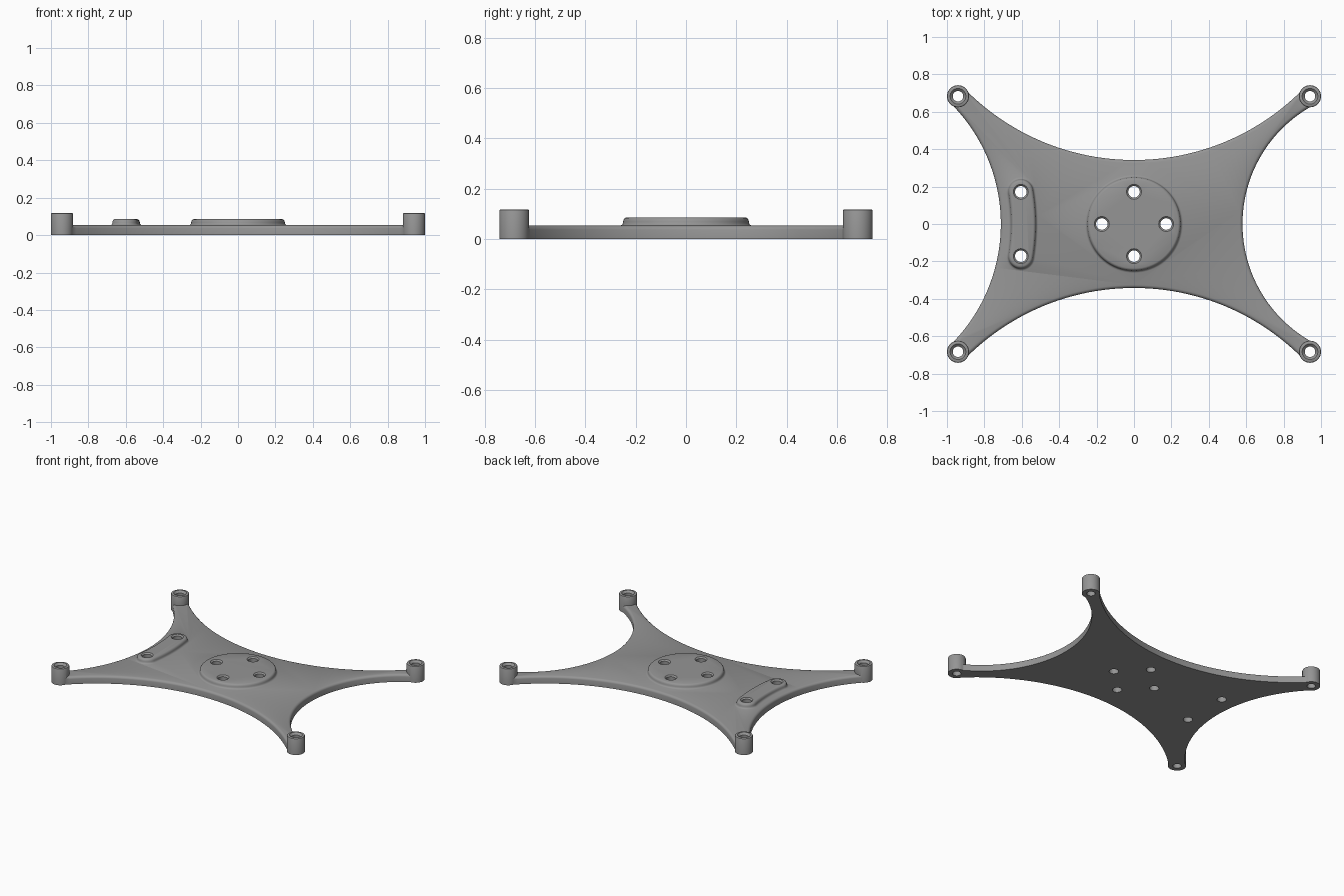
import bpy, bmesh, math
from mathutils import Vector

if "Cube" in bpy.data.objects:
    bpy.data.objects.remove(bpy.data.objects["Cube"])

grey = bpy.data.materials.new("matte grey")
grey.diffuse_color = (0.3, 0.3, 0.3, 1)
grey.use_nodes = True
grey.node_tree.nodes["Principled BSDF"].inputs["Base Color"].default_value = grey.diffuse_color

TOP = 0.053


def arc(cx, cy, r, a0, a1, n):
    return [Vector((cx + r * math.cos(a0 + (a1 - a0) * i / n),
                    cy + r * math.sin(a0 + (a1 - a0) * i / n))) for i in range(n + 1)]


def circle(cx, cy, r, n=48):
    return arc(cx, cy, r, 0, math.tau, n)[:-1]


def offset(pts, d):
    """Move a counter-clockwise outline outwards by d."""
    out = []
    for i, p in enumerate(pts):
        a = (p - pts[i - 1]).normalized()
        b = (pts[(i + 1) % len(pts)] - p).normalized()
        na, nb = Vector((a.y, -a.x)), Vector((b.y, -b.x))
        m = (na + nb).normalized()
        out.append(p + m * d / max(m.dot(na), 0.5))
    return out


def loft(name, pts, profile):
    """Solid from an outline and (offset, height) steps, bottom to top."""
    bm = bmesh.new()
    rings = [[bm.verts.new((p.x, p.y, z)) for p in offset(pts, d)] for d, z in profile]
    n = len(pts)
    for lo, hi in zip(rings, rings[1:]):
        for i in range(n):
            j = (i + 1) % n
            bm.faces.new((lo[i], lo[j], hi[j], hi[i]))
    bm.faces.new(rings[0][::-1])
    bm.faces.new(rings[-1])
    me = bpy.data.meshes.new(name)
    bm.to_mesh(me)
    bm.free()
    ob = bpy.data.objects.new(name, me)
    bpy.context.collection.objects.link(ob)
    me.materials.append(grey)
    return ob


def side_arc(apex, end_u, end_v, n=48):
    """Concave arc as (u, v): u across the side, v away from the centre."""
    dip = end_v - apex
    r = (end_u ** 2 + dip ** 2) / (2 * dip)
    h = math.asin(end_u / r)
    return [(r * math.sin(-h + 2 * h * i / n), apex + r - r * math.cos(-h + 2 * h * i / n))
            for i in range(n + 1)]


# Plate: four concave sides, rounded top edge
long_side = side_arc(0.342, 0.895, 0.712)
outline = [Vector((v, u)) for u, v in side_arc(0.58, 0.635, 0.96)]
outline += [Vector((-u, v)) for u, v in long_side]
outline += [Vector((-v, -u)) for u, v in side_arc(0.712, 0.635, 0.97)]
outline += [Vector((u, -v)) for u, v in long_side]
plate = loft("mounting_plate", outline,
             [(0, 0), (0, 0.037), (-0.002, 0.044), (-0.008, 0.050), (-0.016, TOP)])

# Raised pads: flared foot, rounded rim
PAD = [(0.012, 0.045), (0.012, TOP), (0.005, 0.056), (0.001, 0.062), (0, 0.069),
       (-0.002, 0.077), (-0.007, 0.083), (-0.014, 0.086)]
parts = [loft("round_pad", circle(0, 0, 0.25, 72), PAD)]

# Curved slot pad, concentric with the nearby plate side
R, W = 1.05, 0.066
cx = -0.591 - R
h = math.asin(0.172 / R)
ex, ey = cx + R * math.cos(h), R * math.sin(h)
slot = arc(cx, 0, R + W, -h, h, 16)
slot += arc(ex, ey, W, h, h + math.pi, 20)[1:]
slot += arc(cx, 0, R - W, h, -h, 16)[1:]
slot += arc(ex, -ey, W, math.pi - h, math.tau - h, 20)[1:-1]
parts.append(loft("slot_pad", slot, PAD))

# Corner posts
corners = [(sx * 0.941, sy * 0.683) for sx in (-1, 1) for sy in (-1, 1)]
for x, y in corners:
    parts.append(loft("corner_post", circle(x, y, 0.059),
                      [(0, 0), (0, 0.112), (-0.002, 0.116), (-0.006, 0.118)]))

# Countersunk hole cutters
cutters = []
for x, y in corners:
    cutters.append(loft("hole_cutter", circle(x, y, 0.028, 32),
                        [(0, -0.05), (0, 0.104), (0.014, 0.118), (0.014, 0.2)]))
for x, y in [(0.172, 0), (-0.172, 0), (0, 0.172), (0, -0.172), (ex, ey), (ex, -ey)]:
    cutters.append(loft("hole_cutter", circle(x, y, 0.031, 32),
                        [(0, -0.05), (0, 0.077), (0.009, 0.086), (0.009, 0.2)]))

# Merge the parts, then cut the holes
bpy.context.view_layer.objects.active = plate
for ob, op in [(p, 'UNION') for p in parts] + [(c, 'DIFFERENCE') for c in cutters]:
    mod = plate.modifiers.new("bool", 'BOOLEAN')
    mod.object, mod.operation, mod.solver = ob, op, 'EXACT'
    bpy.ops.object.modifier_apply(modifier=mod.name)
    bpy.data.objects.remove(ob)

bpy.ops.object.select_all(action='DESELECT')
plate.select_set(True)
bpy.ops.object.shade_smooth_by_angle(angle=math.radians(35))
